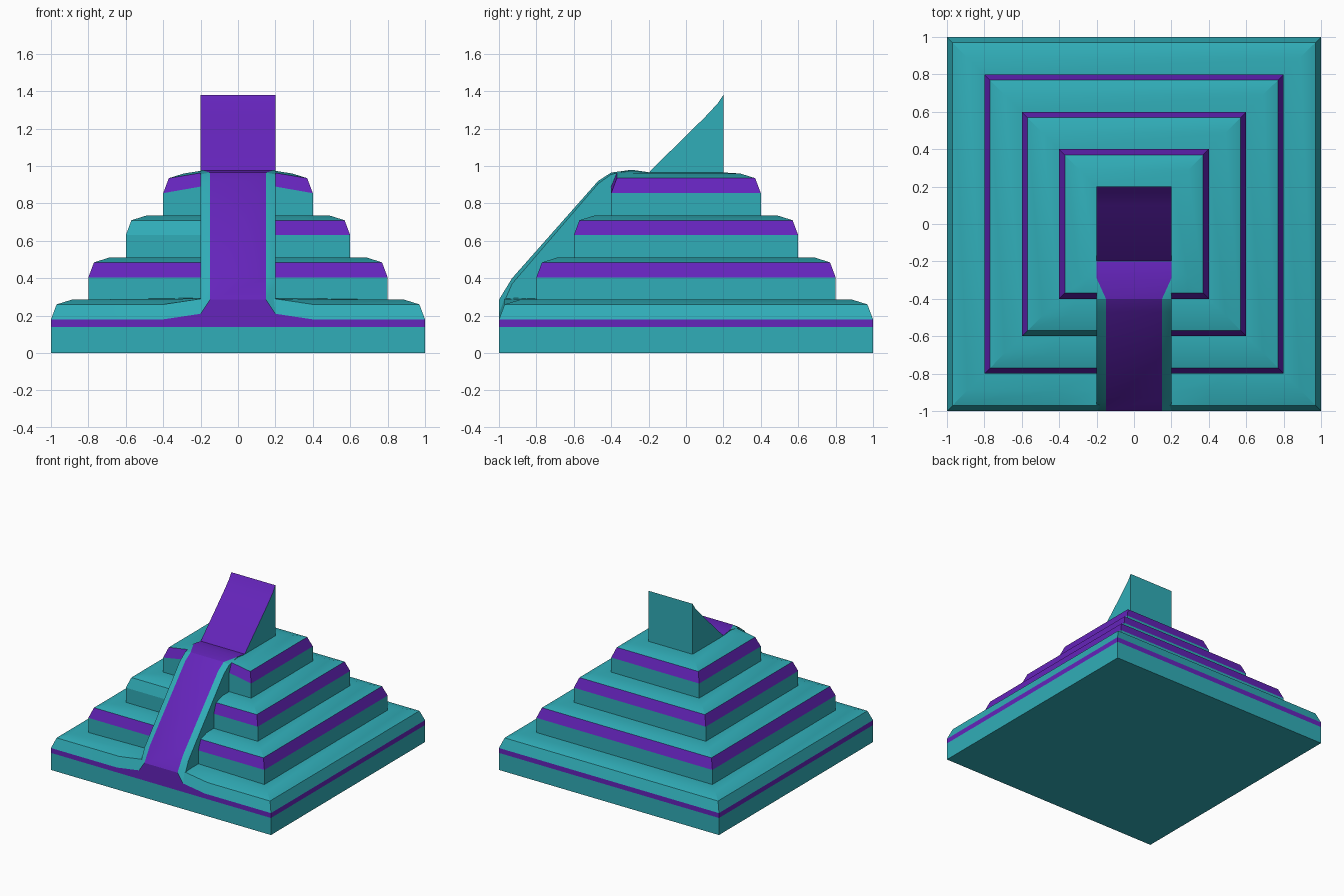
import bpy, bmesh, math

if "Cube" in bpy.data.objects:
    bpy.data.objects.remove(bpy.data.objects["Cube"])


def material(name, rgb):
    m = bpy.data.materials.new(name)
    m.diffuse_color = (*rgb, 1)
    m.use_nodes = True
    m.node_tree.nodes["Principled BSDF"].inputs["Base Color"].default_value = m.diffuse_color
    return m


MATS = [material("teal", (0.03, 0.42, 0.48)), material("purple", (0.13, 0.018, 0.50))]
TEAL, PURPLE = 0, 1


def finish(name, bm, recalc=True):
    bmesh.ops.remove_doubles(bm, verts=bm.verts, dist=0.0005)
    if recalc:
        bmesh.ops.recalc_face_normals(bm, faces=bm.faces)
    me = bpy.data.meshes.new(name)
    bm.to_mesh(me)
    bm.free()
    ob = bpy.data.objects.new(name, me)
    bpy.context.collection.objects.link(ob)
    for m in MATS:
        me.materials.append(m)
    bpy.ops.object.select_all(action='DESELECT')
    ob.select_set(True)
    bpy.context.view_layer.objects.active = ob
    bpy.ops.object.shade_smooth_by_angle(angle=math.radians(19))
    return ob


# Stepped terraces: rings of (half width, height, lift beside the ramp, colour of band above)
rings = [(1, 0, 0, TEAL), (1, .14, 0, PURPLE), (1, .18, .03, TEAL),
         (.97, .26, .03, TEAL), (.89, .285, .01, TEAL)]
for i, h in enumerate((.8, .6, .4)):
    z = .285 + .225 * i
    up = .035 if h == .4 else 0
    rings += [(h, z, .01 if i == 0 else 0, TEAL), (h, z + .12, up, PURPLE),
              (h - .03, z + .2, up * .8, TEAL), (h - .11, z + .225, up * .4, TEAL)]
rings.append((.21, .965, 0, TEAL))

bm = bmesh.new()
loops = []
for h, z, lift, _ in rings:
    m = .4 if h > .8 else .2 + (h - .2) * .5
    part = 0 if h > .8 else .5
    pts = [(-h, -h, 0), (-m, -h, part), (-.2, -h, 1), (.2, -h, 1),
           (m, -h, part), (h, -h, 0), (h, h, 0), (-h, h, 0)]
    loops.append([bm.verts.new((x, y, z + lift * k)) for x, y, k in pts])
for ring, a, b in zip(rings, loops, loops[1:]):
    for j in range(8):
        k = (j + 1) % 8
        f = bm.faces.new((a[j], a[k], b[k], b[j]))
        f.material_index = ring[3]
        # third tier is plain on the left half of its front
        if ring[0] == .6 and j < 2:
            f.material_index = TEAL
bm.faces.new(loops[0][::-1])
bm.faces.new(loops[-1])
finish("terraces", bm)

# Ramp and landing: rows of (y, centre height, inner half width, edge height)
rows = [(-1, .14, .15, .14), (-1, .285, .15, .21), (-.93, .40, .15, .37),
        (-.47, .92, .15, .905), (-.40, .965, .15, .955),
        (-.29, .98, .2, .98), (-.2, .967, .2, .967)]
bm = bmesh.new()
grid = []
for y, z, w, e in rows:
    section = [(-.2, .1), (-.2, e), (-w, z), (w, z), (.2, e), (.2, .1)]
    grid.append([bm.verts.new((x, y, q)) for x, q in section])
for r, (a, b) in enumerate(zip(grid, grid[1:])):
    for c in range(5):
        f = bm.faces.new((a[c], a[c + 1], b[c + 1], b[c]))
        # walkway and foot are purple, the borders and walls teal
        f.material_index = PURPLE if c == 2 or (r == 0 and c in (1, 3)) else TEAL
bm.normal_update()
bmesh.ops.reverse_faces(bm, faces=[f for f in bm.faces if f.normal.z < -.01
                                   or (abs(f.normal.z) <= .01 and f.normal.y > .5)
                                   or f.normal.x * f.calc_center_median().x < -.1])
finish("ramp", bm, recalc=False)

# Wedge on the summit, sloping face purple
profile = [(-.2, .96), (-.19, .975), (.1, 1.26), (.17, 1.335), (.2, 1.38), (.2, .96)]
bm = bmesh.new()
left, right = ([bm.verts.new((x, y, z)) for y, z in profile] for x in (-.2, .2))
n = len(profile)
for j in range(n):
    k = (j + 1) % n
    f = bm.faces.new((left[j], left[k], right[k], right[j]))
    f.material_index = PURPLE if j < 4 else TEAL
bm.faces.new(left)
bm.faces.new(right)
finish("summit_wedge", bm)
